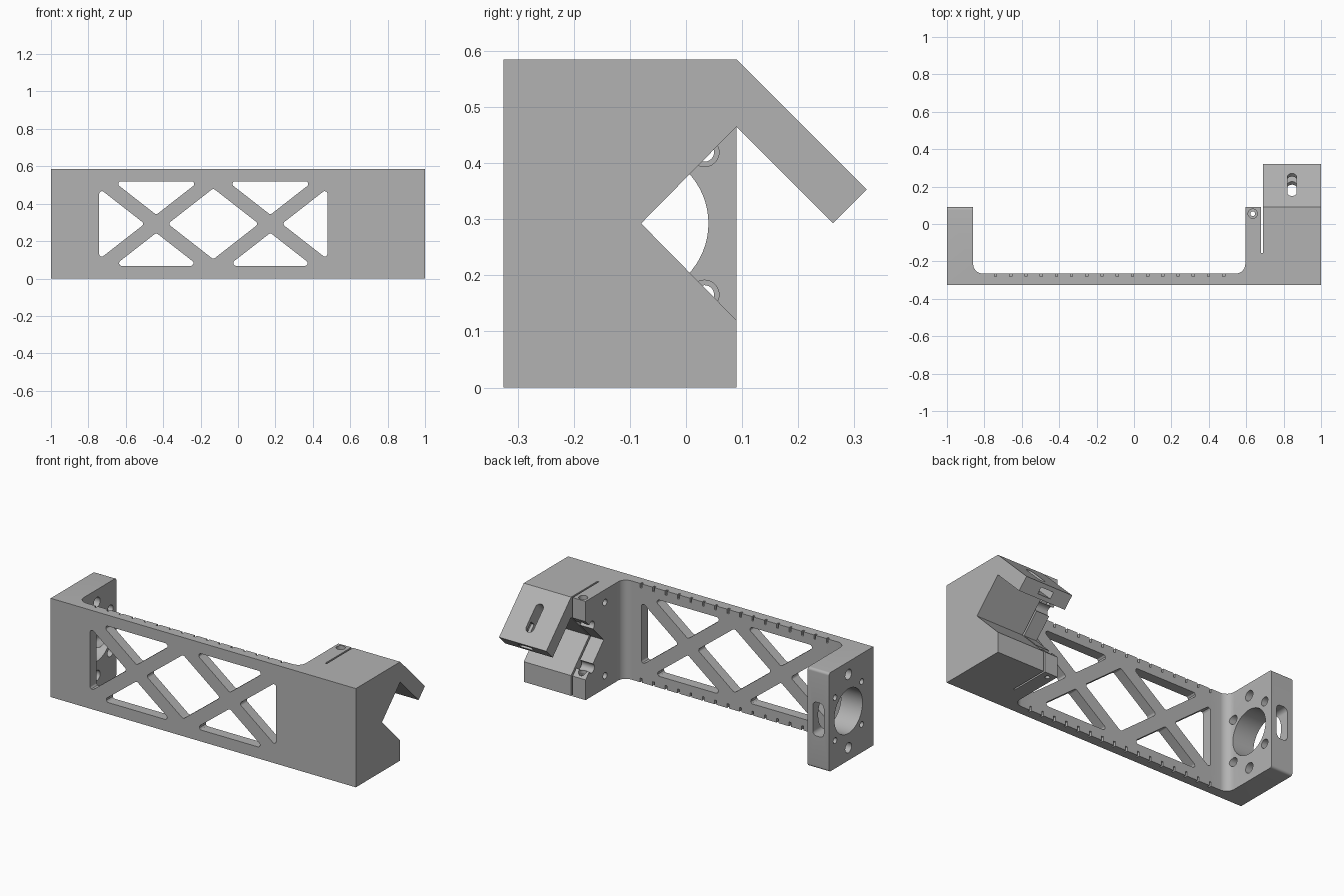
import bpy, bmesh
from math import sin, cos, tan, pi, radians
from mathutils import Vector

cube = bpy.data.objects.get("Cube")
if cube:
    bpy.data.objects.remove(cube, do_unlink=True)

grey = bpy.data.materials.new("plain grey")
grey.use_nodes = True
grey.diffuse_color = (0.45, 0.45, 0.45, 1)
grey.node_tree.nodes["Principled BSDF"].inputs["Base Color"].default_value = grey.diffuse_color

H = 0.585            # overall height
MID = H / 2
FRONT, BACK = -0.325, 0.09
BORE_Y = -0.092      # bore axis


def rounded(corners, radii, steps=6):
    """Round the corners of a 2D outline; radii is one number or one per corner."""
    n = len(corners)
    if not isinstance(radii, (list, tuple)):
        radii = [radii] * n
    out = []
    for i, r in enumerate(radii):
        p = Vector(corners[i])
        if r == 0:
            out.append(tuple(p))
            continue
        u = (Vector(corners[i - 1]) - p).normalized()
        v = (Vector(corners[(i + 1) % n]) - p).normalized()
        half = u.angle(v) / 2
        c = p + (u + v).normalized() * (r / sin(half))
        a, b = p + u * (r / tan(half)) - c, p + v * (r / tan(half)) - c
        for k in range(steps + 1):
            out.append(tuple(c + a.lerp(b, k / steps).normalized() * r))
    return out


def circle(a, b, r, n=32):
    return [(a + r * cos(2 * pi * i / n), b + r * sin(2 * pi * i / n)) for i in range(n)]


def rect(a0, a1, b0, b1):
    return [(a0, b0), (a1, b0), (a1, b1), (a0, b1)]


def prism(name, outline, axis, lo, hi):
    """Extrude a 2D outline along an axis."""
    place = {"x": lambda a, b, c: (c, a, b),
             "y": lambda a, b, c: (a, c, b),
             "z": lambda a, b, c: (a, b, c)}[axis]
    bm = bmesh.new()
    low = [bm.verts.new(place(a, b, lo)) for a, b in outline]
    high = [bm.verts.new(place(a, b, hi)) for a, b in outline]
    bm.faces.new(low)
    bm.faces.new(high)
    for i in range(len(low)):
        bm.faces.new((low[i - 1], low[i], high[i], high[i - 1]))
    bmesh.ops.recalc_face_normals(bm, faces=bm.faces)
    mesh = bpy.data.meshes.new(name)
    bm.to_mesh(mesh)
    bm.free()
    mesh.materials.append(grey)
    obj = bpy.data.objects.new(name, mesh)
    bpy.context.collection.objects.link(obj)
    return obj


def cut(target, cutter):
    """Subtract a cutter and discard it."""
    cutter.hide_render = True
    mod = target.modifiers.new("cut", "BOOLEAN")
    mod.operation, mod.solver, mod.object = "DIFFERENCE", "EXACT", cutter
    bpy.context.view_layer.update()
    graph = bpy.context.evaluated_depsgraph_get()
    mesh = bpy.data.meshes.new_from_object(target.evaluated_get(graph))
    target.modifiers.clear()
    target.data = mesh
    bpy.data.objects.remove(cutter, do_unlink=True)


def drill(target, outline, axis, lo, hi):
    cut(target, prism("cutter", outline, axis, lo, hi))


def finish(obj):
    bpy.ops.object.select_all(action="DESELECT")
    obj.select_set(True)
    bpy.context.view_layer.objects.active = obj
    bpy.ops.object.shade_smooth_by_angle(angle=radians(30))


# Bracket body: plan outline with filleted inner corners and the clamp slit
plan = [(-1, FRONT), (1, FRONT), (1, BACK), (0.69, BACK), (0.69, -0.155), (0.68, -0.155),
        (0.68, BACK), (0.595, BACK), (0.595, -0.265), (-0.86, -0.265), (-0.86, BACK), (-1, BACK)]
body = prism("bracket_body", rounded(plan, [0] * 8 + [0.05, 0.05, 0, 0]), "z", 0, H)

# Truss windows in the long web
LOW, HIGH = 0.068, 0.52
GAP, SLOPE, CELL = 0.062, 0.78, 0.305
centre = -0.132
windows = []
for side in (-1, 1):
    cross = centre + side * CELL
    tip, end = cross + side * GAP, centre + side * 2 * CELL
    rise = abs(end - tip) * SLOPE
    windows.append([(tip, MID), (end, MID + rise), (end, MID - rise)])
    for edge, s in ((HIGH, 1), (LOW, -1)):
        point = MID + s * GAP * SLOPE
        run = abs(edge - point) / SLOPE
        windows.append([(cross, point), (cross + run, edge), (cross - run, edge)])
w = CELL - GAP
windows.append([(centre - w, MID), (centre, MID + w * SLOPE),
                (centre + w, MID), (centre, MID - w * SLOPE)])
for outline in windows:
    drill(body, rounded(outline, 0.014), "y", -0.4, -0.2)

# Ruler tick grooves along both long edges of the web
for i in range(16):
    x = -0.74 + i * 0.0813
    for z0, z1 in ((H - 0.025, H + 0.02), (-0.02, 0.025)):
        drill(body, rect(x - 0.006, x + 0.006, z0, z1), "y", -0.281, -0.25)

# V cradle through the clamp block
drill(body, [(-0.08, MID), (0.12, MID + 0.203), (0.12, MID - 0.203)], "x", 0.5, 1.1)

# End plate: bore, side slot and rounded outer corners
drill(body, circle(BORE_Y, MID, 0.132, 64), "x", -1.1, -0.8)
drill(body, rounded(rect(-0.966, -0.894, MID - 0.1, MID + 0.1), 0.025), "y", -0.05, 0.2)
r = 0.015
for flip in (False, True):
    corner = [(0.12, H - r), (0.12, H + 0.03), (BACK - r, H + 0.03)]
    corner += [(BACK - r + r * sin(t * pi / 12), H - r + r * cos(t * pi / 12)) for t in range(7)]
    if flip:
        corner = [(y, H - z) for y, z in corner]
    drill(body, corner, "x", -1.1, -0.8)

# Bolt circle in the end plate and the clamp plate
bolts = [(0, 0.217), (0, -0.217)] + [(a, b) for a in (-0.125, 0.125) for b in (-0.127, 0.127)]
for dy, dz in bolts:
    y, z = BORE_Y + dy, MID + dz
    outer = 0.03 if dy == 0 else 0.017
    drill(body, circle(y, z, outer, 24), "x", -1.1, -0.8)
    if dy:
        drill(body, circle(y, z, 0.026, 24), "x", -0.93, -0.8)
    if dy >= 0:
        drill(body, circle(y, z, 0.019 if dy == 0 else 0.026, 24), "x", 0.55, 0.685)

# Vertical clamp screws through both ears
drill(body, circle(0.635, 0.055, 0.013, 20), "z", -0.1, 0.7)
drill(body, circle(0.635, 0.055, 0.025, 24), "z", H - 0.03, 0.7)
drill(body, circle(0.635, 0.055, 0.025, 24), "z", 0.12, 0.2)
finish(body)

# Sloping arm over the cradle
arm = prism("sloping_arm", [(0.09, H), (0.322, 0.353), (0.262, 0.293), (0.09, 0.465)], "x", 0.69, 1)


def tilted(outline, lo, hi, y, z):
    """Cutter whose local z is square to the arm's upper face."""
    obj = prism("cutter", outline, "z", lo, hi)
    obj.location = (0.845, y, z)
    obj.rotation_euler.x = radians(-45)
    return obj


# Adjustment slot and the nut pocket opening at the arm's end
cut(arm, tilted(rounded(rect(-0.025, 0.025, -0.085, 0.085), 0.0249, 10), -0.15, 0.1, 0.21, 0.465))
cut(arm, tilted(rect(-0.042, 0.042, -0.14, 0.05), -0.019, 0.019, 0.292, 0.323))
finish(arm)
